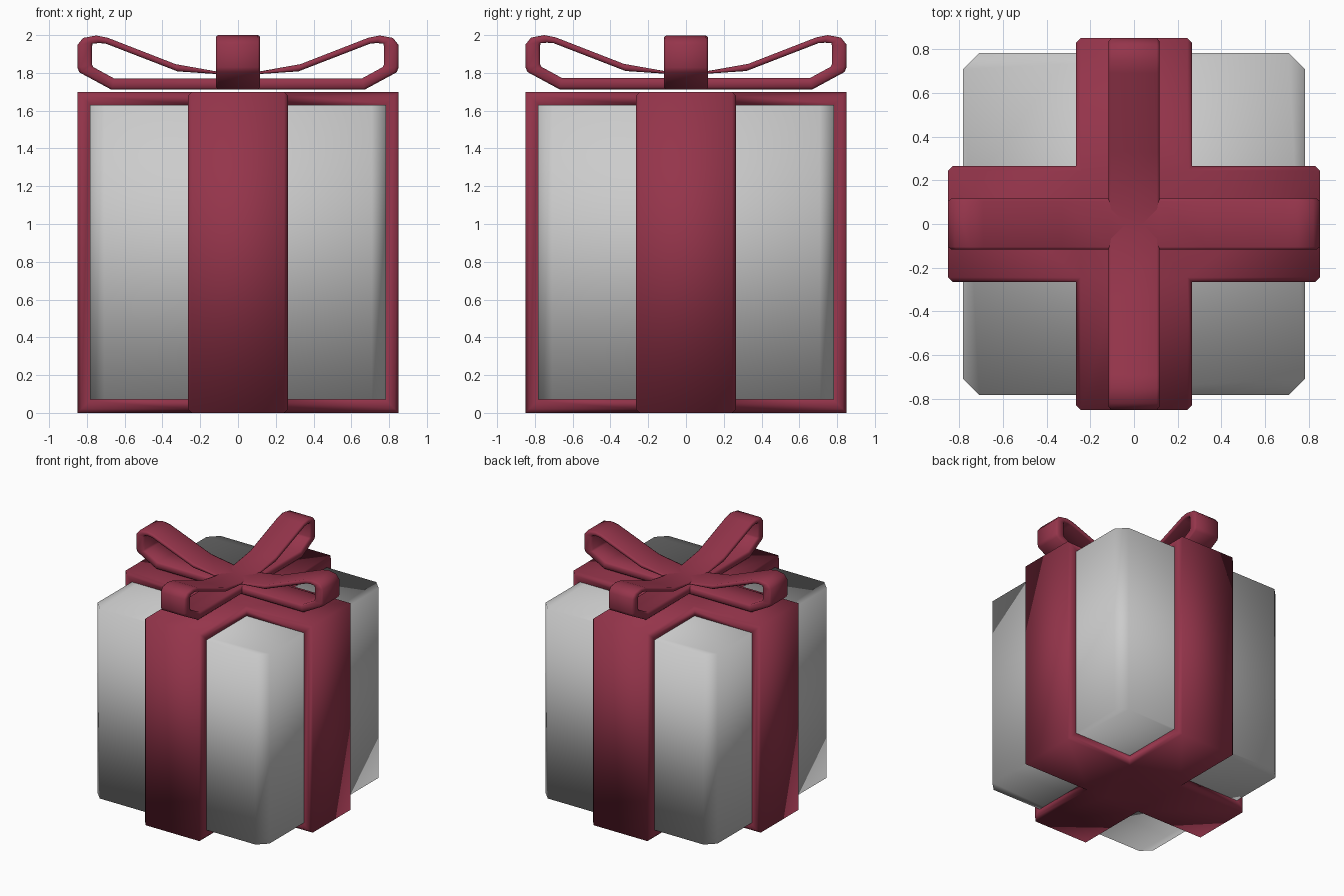
import bpy, bmesh

if "Cube" in bpy.data.objects:
    bpy.data.objects.remove(bpy.data.objects["Cube"])

red = bpy.data.materials.new("ribbon_red")
red.diffuse_color = (0.30, 0.035, 0.07, 1)
red.use_nodes = True
red.node_tree.nodes["Principled BSDF"].inputs["Base Color"].default_value = red.diffuse_color


def finish(name, bm, mat=None):
    bmesh.ops.recalc_face_normals(bm, faces=bm.faces)
    for f in bm.faces:
        f.smooth = True
    me = bpy.data.meshes.new(name)
    bm.to_mesh(me)
    bm.free()
    ob = bpy.data.objects.new(name, me)
    bpy.context.collection.objects.link(ob)
    if mat:
        me.materials.append(mat)
    return ob


def strap(name, outer, inner, half, b, f, along_y=False, lift=0.0):
    """Closed band between two (u, z) profiles, with softened edges."""
    section = [(0, b - half), (0, half - b), (f, half), (1 - f, half),
               (1, half - b), (1, b - half), (1 - f, -half), (f, -half)]
    bm = bmesh.new()
    rings = []
    for (u0, z0), (u1, z1) in zip(outer, inner):
        ring = []
        for t, v in section:
            u, z = u0 + (u1 - u0) * t, z0 + (z1 - z0) * t + lift
            ring.append(bm.verts.new((-v, u, z) if along_y else (u, v, z)))
        rings.append(ring)
    m = len(section)
    for i, a in enumerate(rings):
        c = rings[(i + 1) % len(rings)]
        for j in range(m):
            k = (j + 1) % m
            bm.faces.new((a[j], a[k], c[k], c[j]))
    return finish(name, bm, red)


def mirrored(right, top):
    """Right half from bottom to top, centre top point, then the left half."""
    return right + [(0, top)] + [(-u, z) for u, z in reversed(right)]


# Box with chamfered upright corners
s, c = 0.783, 0.075
outline = [(s, s - c), (s - c, s), (c - s, s), (-s, s - c),
           (-s, c - s), (c - s, -s), (s - c, -s), (s, c - s)]
bm = bmesh.new()
low = [bm.verts.new((x, y, 0.07)) for x, y in outline]
high = [bm.verts.new((x, y, 1.63)) for x, y in outline]
bm.faces.new(low)
bm.faces.new(high)
for i in range(8):
    j = (i + 1) % 8
    bm.faces.new((low[i], low[j], high[j], high[i]))
finish("gift_box", bm)

# Two wrapping bands merged into one crossed ribbon
band_out = [(0.85, 0), (0.85, 1.70), (-0.85, 1.70), (-0.85, 0)]
band_in = [(0.765, 0.085), (0.765, 1.615), (-0.765, 1.615), (-0.765, 0.085)]
ribbon = strap("wrapping_ribbon", band_out, band_in, 0.266, 0.022, 0.25)
cross = strap("crossing_band_helper", band_out, band_in, 0.266, 0.022, 0.25, True)
cross.hide_render = True
cross.hide_set(True)
union = ribbon.modifiers.new("join_bands", 'BOOLEAN')
union.operation = 'UNION'
union.solver = 'EXACT'
union.object = cross
bpy.context.view_layer.objects.active = ribbon
bpy.ops.object.modifier_apply(modifier="join_bands")
bpy.data.objects.remove(cross)

# Bow loops, one along each direction
bow_out = mirrored([(0.12, 1.713), (0.67, 1.713), (0.84, 1.805), (0.85, 1.83),
                    (0.85, 1.95), (0.82, 1.987), (0.75, 2.0), (0.69, 1.988),
                    (0.33, 1.848), (0.115, 1.81)], 1.804)
bow_in = mirrored([(0.12, 1.772), (0.655, 1.772), (0.765, 1.832), (0.772, 1.845),
                   (0.772, 1.945), (0.77, 1.957), (0.735, 1.96), (0.70, 1.957),
                   (0.32, 1.81), (0.115, 1.796)], 1.789)
strap("bow_loops_side", bow_out, bow_in, 0.117, 0.012, 0.2, lift=-0.002)
strap("bow_loops_front", bow_out, bow_in, 0.117, 0.012, 0.2, True)
